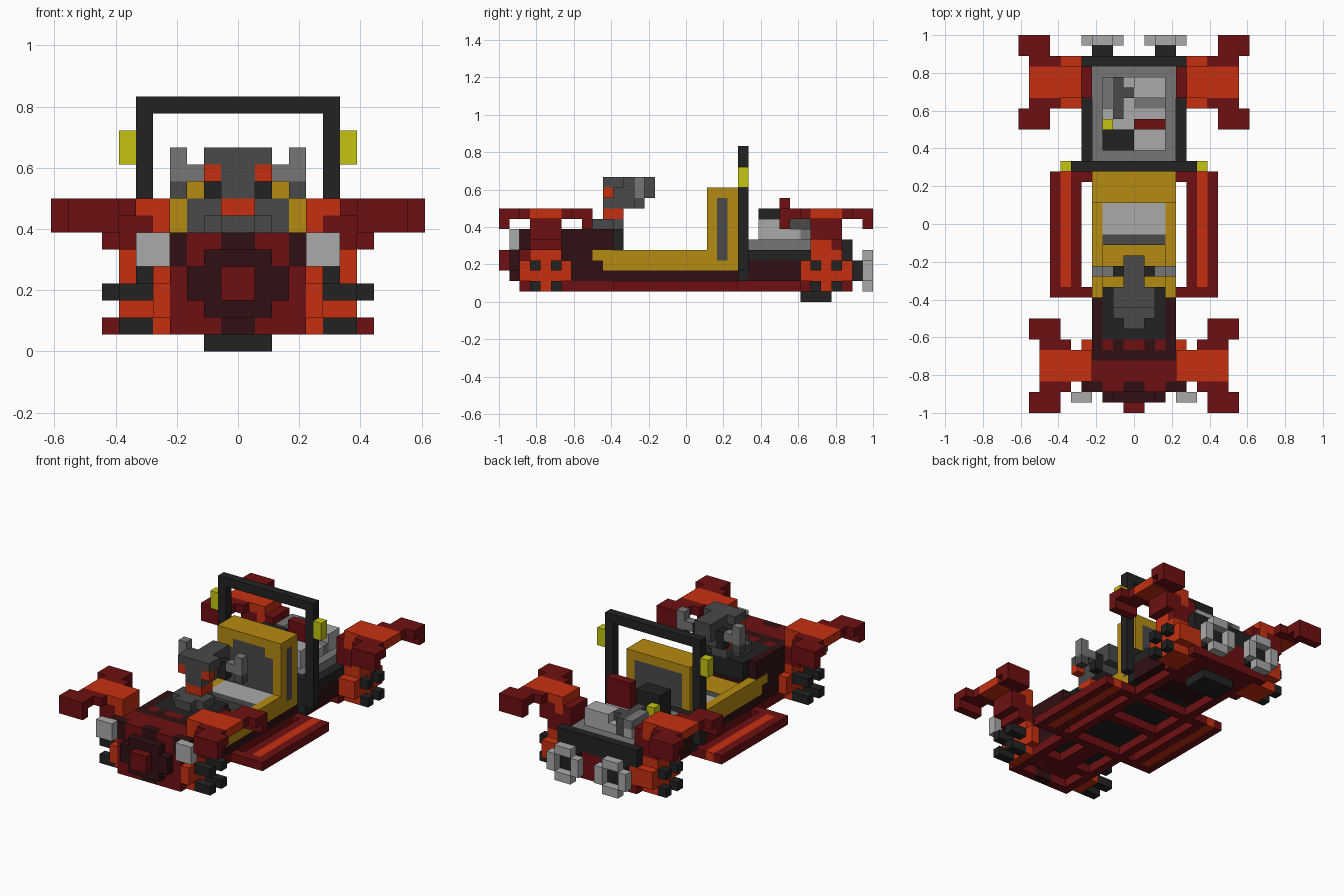
import bpy, bmesh
from mathutils import Vector

cube = bpy.data.objects.get("Cube")
if cube:
    bpy.data.objects.remove(cube, do_unlink=True)

UNIT = 1 / 18
COLOURS = {
    "red": (.155, .005, .006), "maroon": (.03, .005, .006), "orange": (.56, .03, .005),
    "ochre": (.47, .26, .006), "lamp_yellow": (.56, .56, .006), "black": (.016, .016, .016),
    "dark_grey": (.067, .067, .067), "mid_grey": (.18, .18, .18), "light_grey": (.4, .4, .4),
}
NAMES = list(COLOURS)
MATERIALS = []
for name, rgb in COLOURS.items():
    mat = bpy.data.materials.new(name)
    mat.use_nodes = True
    mat.diffuse_color = (*rgb, 1)
    shader = next(n for n in mat.node_tree.nodes if n.type == "BSDF_PRINCIPLED")
    shader.inputs["Base Color"].default_value = (*rgb, 1)
    MATERIALS.append(mat)

cells = {}  # block cell -> (part, colour); later boxes replace earlier ones


def box(part, colour, x, y, z, mirror=True):
    """Fill a box of blocks given as (from, to) spans, mirrored across x."""
    for i in range(*x):
        for j in range(*y):
            for k in range(*z):
                for a in ((i, -1 - i) if mirror else (i,)):
                    if colour is None:
                        cells.pop((a, j, k), None)
                    else:
                        cells[a, j, k] = (part, colour)


# Chassis with a ladder frame underneath
box("chassis", "maroon", (0, 4), (-16, 11), (2, 3))
box("chassis", "black", (0, 3), (-15, 11), (2, 3))
box("chassis", "red", (3, 4), (-16, 16), (1, 2))
for y in (-16, -12, -7, -1, 4, 10):
    box("chassis", "red", (0, 4), (y, y + 1), (1, 2))
box("chassis", "red", (0, 1), (-11, -7), (1, 2))

# Side rails
for x, colour in ((5, "red"), (6, "orange"), (7, "red")):
    box("side_rail", colour, (x, x + 1), (-7, 5), (1, 2))
box("side_rail", "red", (4, 8), (-7, -6), (1, 2))
box("side_rail", "red", (4, 6), (4, 5), (1, 2))

# Nose
box("nose", "red", (0, 4), (-16, -13), (2, 7))
box("nose", "maroon", (0, 4), (-13, -11), (2, 7))
box("nose", "maroon", (3, 4), (-16, -15), (5, 7))
box("nose", "maroon", (0, 1), (-16, -15), (1, 7))
box("nose_grille", "maroon", (0, 2), (-17, -16), (2, 6))
box("nose_grille", "maroon", (0, 3), (-17, -16), (3, 5))
box("nose_grille", "red", (0, 1), (-18, -16), (3, 5))

# Hood with vents
box("hood", "maroon", (0, 4), (-11, -7), (3, 6))
box("hood", "maroon", (3, 4), (-11, -7), (6, 7))
box("hood", "black", (0, 3), (-11, -6), (5, 7))
box("hood", "maroon", (3, 4), (-7, -6), (3, 5))
box("hood", "red", (0, 1), (-12, -11), (6, 7))
box("hood", "red", (2, 3), (-12, -11), (6, 7))

# Cabin tub
box("cabin_tub", "ochre", (0, 4), (-8, 5), (3, 4))
box("cabin_tub", "ochre", (3, 4), (-8, 5), (4, 5))
box("cabin_tub", "ochre", (3, 4), (-9, -8), (4, 5))
box("seat_cushion", "light_grey", (0, 3), (-1, 2), (4, 5))
box("seat_cushion", "dark_grey", (0, 3), (-2, -1), (4, 5))

# Seat back with grey inlays in front, behind and on the sides
box("seat_back", "ochre", (0, 4), (2, 5), (4, 11))
box("seat_back", "dark_grey", (0, 3), (2, 3), (4, 9))
box("seat_back", "dark_grey", (0, 2), (2, 3), (9, 10))
box("seat_back", "dark_grey", (0, 3), (4, 5), (6, 10))
box("seat_back", "dark_grey", (3, 4), (3, 4), (4, 10))

# Steering column and wheel
box("steering_column", "dark_grey", (0, 1), (-10, -6), (7, 8))
box("steering_column", "dark_grey", (1, 2), (-9, -7), (7, 8))
box("steering_column", "orange", (0, 1), (-8, -6), (8, 9))
box("steering_column", "dark_grey", (0, 1), (-8, -3), (9, 12))
box("steering_column", "dark_grey", (1, 2), (-8, -6), (11, 12))
box("steering_column", "orange", (1, 2), (-8, -7), (10, 11))
box("steering_column", None, (0, 1), (-4, -3), (9, 10))
box("steering_wheel", "black", (1, 2), (-5, -4), (9, 11))
box("steering_wheel", "mid_grey", (2, 4), (-5, -4), (10, 11))
box("steering_wheel", "mid_grey", (3, 4), (-5, -4), (11, 12))
box("steering_wheel", "dark_grey", (3, 4), (-5, -4), (9, 10))

# Rear body and engine tray
box("rear_body", "red", (0, 5), (11, 16), (1, 2))
box("rear_body", "maroon", (0, 5), (6, 16), (2, 4))
box("rear_body", "red", (0, 5), (15, 16), (2, 4))
box("rear_body", "black", (0, 5), (6, 16), (4, 5))
box("rear_body", "black", (0, 5), (15, 16), (4, 6))
box("rear_body", "mid_grey", (0, 4), (6, 15), (5, 6))
box("rear_skid", "black", (0, 2), (11, 14), (0, 1))

# Engine, uneven from side to side
box("engine", "light_grey", (-3, 3), (7, 14), (6, 7), False)
box("engine", "light_grey", (0, 3), (7, 9), (7, 8), False)
box("engine", "light_grey", (0, 3), (12, 14), (7, 8), False)
box("engine", "mid_grey", (-3, -2), (11, 14), (7, 8), False)
box("engine", "dark_grey", (-2, -1), (10, 14), (6, 8), False)
box("engine", "dark_grey", (-1, 0), (12, 13), (6, 8), False)
box("engine", "mid_grey", (0, 3), (11, 12), (6, 7), False)
box("engine", "black", (-3, 0), (7, 9), (6, 9), False)
box("engine", "red", (0, 3), (9, 10), (7, 10), False)
box("engine", "lamp_yellow", (-3, -2), (9, 10), (6, 8), False)

# Exhaust rings
box("exhaust", "black", (2, 4), (16, 17), (2, 4))
box("exhaust", "light_grey", (1, 5), (17, 18), (2, 4))
box("exhaust", "light_grey", (2, 4), (17, 18), (1, 5))
box("exhaust", None, (2, 4), (17, 18), (2, 4))

# Roll bar and lamps
box("roll_bar", "black", (5, 6), (5, 6), (3, 15))
box("roll_bar", "black", (0, 5), (5, 6), (14, 15))
box("roll_bar", "black", (0, 5), (5, 6), (2, 6))
box("roll_lamp", "lamp_yellow", (6, 7), (5, 6), (11, 13))

# Headlights
box("headlight", "light_grey", (4, 6), (-17, -16), (5, 7))
box("headlight", "maroon", (4, 5), (-16, -15), (5, 7))


def corner(end, x, y, hub_x, peg_end):
    """Fender with two wings, pillar, hub and pegs; y is the front of the pillar."""
    fender, hub = end + "_fender", end + "_hub"
    box(hub, "orange", (4, hub_x), (y - 1, y + 4), (2, 4))
    box(hub, "orange", (4, hub_x), (y, y + 3), (1, 5))
    box(hub, "red", (4, x + 2), (y, y + 3), (5, 8))
    box(hub, "orange", (hub_x - 1, hub_x), (y, y + 2), (4, 6))
    box(fender, "red", (x + 2, x + 3), (y, y + 3), (6, 8))
    box(fender, "orange", (x, x + 5), (y, y + 3), (8, 9))
    box(fender, "orange", (x, x + 1), (y, y + 3), (7, 9))
    for near, mid, tip in ((y - 1, y - 2, y - 3), (y + 3, y + 4, y + 5)):
        box(fender, "red", (x + 2, x + 5), (near, near + 1), (8, 9))
        box(fender, "red", (x + 3, x + 6), (mid, mid + 1), (8, 9))
        box(fender, "red", (x + 3, x + 6), (tip, tip + 1), (7, 9))
    for py in (y, y + 2):
        for pz in (1, 3):
            box(end + "_peg", "black", (hub_x, peg_end), (py, py + 1), (pz, pz + 1))


corner("front", 4, -15, 5, 7)
corner("rear", 5, 12, 7, 8)

# Turn the blocks of each part into one mesh of exposed faces
DIRECTIONS = [Vector(d) for d in ((1, 0, 0), (-1, 0, 0), (0, 1, 0),
                                  (0, -1, 0), (0, 0, 1), (0, 0, -1))]
for part in sorted({p for p, c in cells.values()}):
    bm = bmesh.new()
    for cell, (owner, colour) in cells.items():
        if owner != part:
            continue
        centre = Vector(cell) + Vector((.5, .5, .5))
        for d in DIRECTIONS:
            if tuple(int(c + s) for c, s in zip(cell, d)) in cells:
                continue
            u = Vector((d.y, d.z, d.x))
            v = d.cross(u)
            quad = [centre + (d + u * a + v * b) / 2
                    for a, b in ((-1, -1), (1, -1), (1, 1), (-1, 1))]
            face = bm.faces.new([bm.verts.new(p * UNIT) for p in quad])
            face.material_index = NAMES.index(colour)
    bmesh.ops.remove_doubles(bm, verts=bm.verts, dist=UNIT / 100)
    bmesh.ops.dissolve_limit(bm, angle_limit=.01, verts=bm.verts, edges=bm.edges,
                             delimit={"MATERIAL"})
    mesh = bpy.data.meshes.new(part)
    bm.to_mesh(mesh)
    bm.free()
    for mat in MATERIALS:
        mesh.materials.append(mat)
    bpy.context.collection.objects.link(bpy.data.objects.new(part, mesh))
